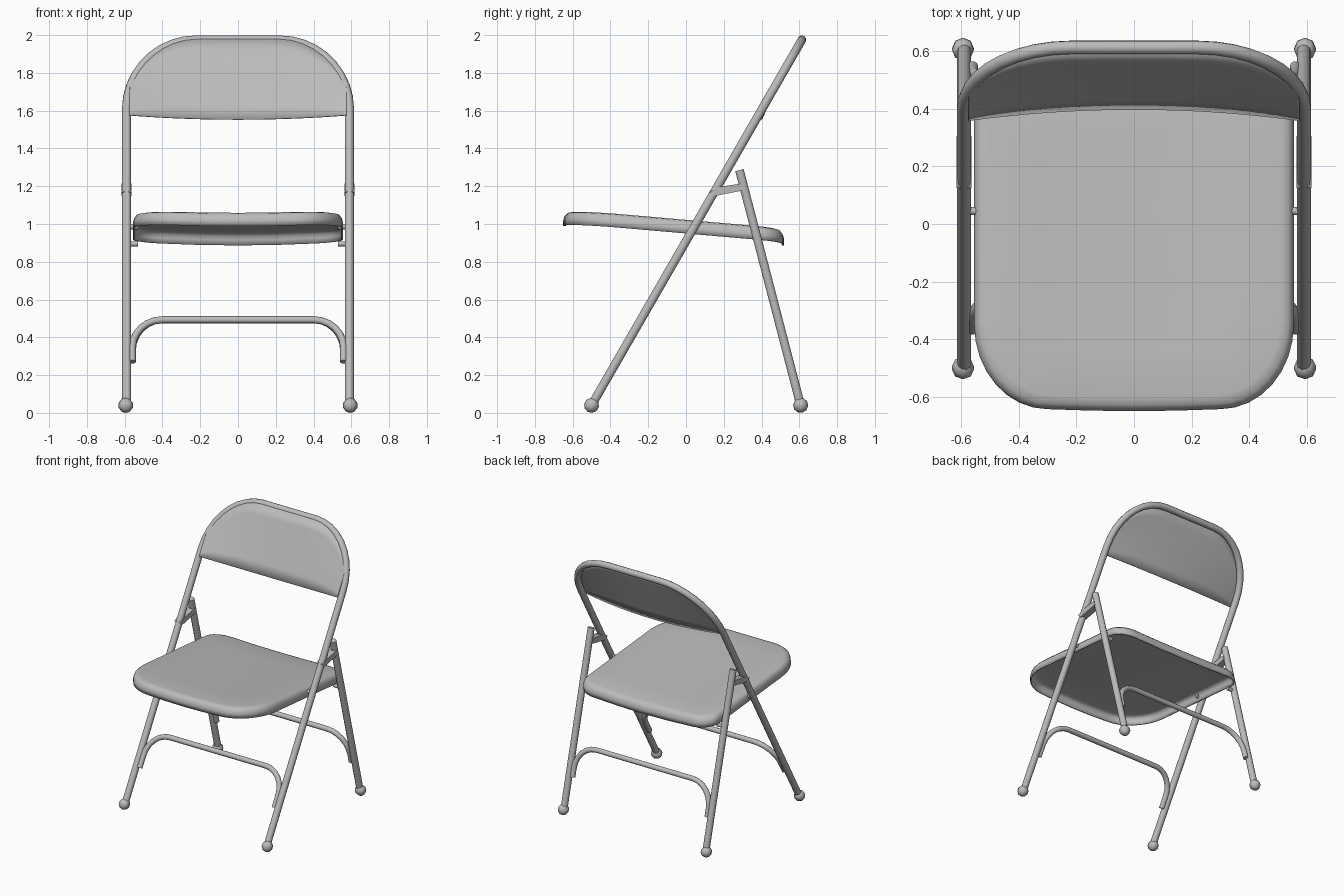
import bpy
import bmesh
from math import sin, cos, pi, radians
from mathutils import Vector

old = bpy.data.objects.get("Cube")
if old:
    bpy.data.objects.remove(old, do_unlink=True)

GREY = (0.5, 0.5, 0.5, 1)
mat = bpy.data.materials.new("grey_metal")
mat.use_nodes = True
mat.diffuse_color = GREY
mat.node_tree.nodes["Principled BSDF"].inputs["Base Color"].default_value = GREY

X = 0.59          # tube axis, half width of the frame
R = 0.024         # tube radius
FRONT_FOOT = Vector((0, -0.50, 0.04))
FRONT_DIR = (Vector((0, 0.614, 1.976)) - FRONT_FOOT).normalized()
FRONT_NORMAL = Vector((0, -FRONT_DIR.z, FRONT_DIR.y))
TOP = 2.232       # frame length along its lean
REAR_FOOT = Vector((0, 0.607, 0.04))
REAR_TOP = Vector((0, 0.283, 1.285))
REAR_DIR = (REAR_TOP - REAR_FOOT).normalized()


def finish(obj, angle=50):
    obj.data.materials.clear()
    obj.data.materials.append(mat)
    bpy.ops.object.select_all(action='DESELECT')
    obj.select_set(True)
    bpy.context.view_layer.objects.active = obj
    bpy.ops.object.shade_smooth_by_angle(angle=radians(angle))
    return obj


def mesh_object(name, bm, angle=50):
    bmesh.ops.recalc_face_normals(bm, faces=bm.faces)
    me = bpy.data.meshes.new(name)
    bm.to_mesh(me)
    bm.free()
    obj = bpy.data.objects.new(name, me)
    bpy.context.collection.objects.link(obj)
    return finish(obj, angle)


def tube(name, points, radius):
    cu = bpy.data.curves.new(name, 'CURVE')
    cu.dimensions = '3D'
    cu.bevel_depth = radius
    cu.bevel_resolution = 3
    cu.use_fill_caps = True
    sp = cu.splines.new('POLY')
    sp.points.add(len(points) - 1)
    for p, co in zip(sp.points, points):
        p.co = (*co, 1)
    obj = bpy.data.objects.new(name, cu)
    bpy.context.collection.objects.link(obj)
    bpy.ops.object.select_all(action='DESELECT')
    obj.select_set(True)
    bpy.context.view_layer.objects.active = obj
    bpy.ops.object.convert(target='MESH')
    return finish(bpy.context.object)


def arch(origin, direction, half, start, end, rx, ry, steps=9):
    """Upside-down U in a leaning plane, with elliptical corners."""
    side = [(half, start)]
    for i in range(steps + 1):
        a = i / steps * pi / 2
        side.append((half - rx + rx * cos(a), end - ry + ry * sin(a)))
    path = side + [(-x, s) for x, s in reversed(side)]
    return [origin + direction * s + Vector((x, 0, 0)) for x, s in path]


# Front legs and back frame in one bent tube
RX, RY = 0.37, 0.42
tube("main_frame", arch(FRONT_FOOT, FRONT_DIR, X, 0, TOP, RX, RY), R)

# Crossbars between each pair of legs
for name, foot, direction in (("front_crossbar", FRONT_FOOT, FRONT_DIR),
                              ("rear_crossbar", REAR_FOOT, REAR_DIR)):
    low, high = 0.23 / direction.z, 0.453 / direction.z
    tube(name, arch(foot, direction, 0.56, low, high, 0.16, 0.17, 6), 0.019)

# Backrest panel, bowed backwards along its lower edge
bm = bmesh.new()
HALF, BOTTOM, COLS, ROWS = 0.575, 1.76, 24, 6
columns = []
for i in range(COLS + 1):
    x = -HALF * cos(i / COLS * pi)
    over = max(0, abs(x) - (X - RX)) / RX
    top = TOP - RY + RY * (1 - over ** 2) ** 0.5 - 0.005
    col = []
    for j in range(ROWS + 1):
        t = j / ROWS
        s = BOTTOM + (top - BOTTOM) * t
        bow = 0.02 - 0.045 * (1 - (x / HALF) ** 2) * (TOP - s) / (TOP - BOTTOM)
        p = FRONT_FOOT + FRONT_DIR * s + FRONT_NORMAL * bow
        col.append(bm.verts.new((x, p.y, p.z)))
    columns.append(col)
for a, b in zip(columns, columns[1:]):
    for j in range(ROWS):
        bm.faces.new((a[j], b[j], b[j + 1], a[j + 1]))
panel = mesh_object("backrest_panel", bm)
sol = panel.modifiers.new("thickness", 'SOLIDIFY')
sol.thickness = 0.006
sol.offset = 0

# Seat pan: rounded outline, rolled rim, open underneath
half_outline = [(0, -0.65), (0.15, -0.648)]
for cx, cy, rx, ry, a0 in ((0.30, -0.35, 0.255, 0.293, -90), (0.41, 0.395, 0.145, 0.12, 0)):
    for i in range(9):
        a = radians(a0 + i * 90 / 8)
        half_outline.append((cx + rx * cos(a), cy + ry * sin(a)))
half_outline += [(0.2, 0.518), (0, 0.52)]
outline = half_outline + [(-x, y) for x, y in reversed(half_outline[1:-1])]
CY = -0.065


def seat_point(x, y, depth):
    sag = 0.018 * (1 - (x / 0.555) ** 2)
    return (x, y, 1.077 - 0.087 * (y + 0.6) - sag - depth)


bm = bmesh.new()
rings = []
for scale, depth in ((1, 0.075), (1, 0.045), (0.99, 0.022), (0.965, 0.006),
                     (0.92, 0), (0.65, 0), (0.3, 0)):
    rings.append([bm.verts.new(seat_point(x * scale, CY + (y - CY) * scale, depth))
                  for x, y in outline])
n = len(outline)
for a, b in zip(rings, rings[1:]):
    for i in range(n):
        bm.faces.new((a[i], a[(i + 1) % n], b[(i + 1) % n], b[i]))
centre = bm.verts.new(seat_point(0, CY, 0))
for i in range(n):
    bm.faces.new((rings[-1][i], rings[-1][(i + 1) % n], centre))
seat = mesh_object("seat", bm)
sol = seat.modifiers.new("thickness", 'SOLIDIFY')
sol.thickness = 0.01
sol.offset = -1

for side, sx in (("left", 1), ("right", -1)):
    off = Vector((X * sx, 0, 0))
    # Rear leg
    tube("rear_leg_" + side, [REAR_FOOT + off, REAR_TOP + off], R)

    # Rubber-style feet, aligned with the legs
    for name, foot, direction in (("front_foot_", FRONT_FOOT, FRONT_DIR),
                                  ("rear_foot_", REAR_FOOT, REAR_DIR)):
        bm = bmesh.new()
        bmesh.ops.create_uvsphere(bm, u_segments=8, v_segments=5, radius=0.04)
        turn = Vector((0, 0, 1)).rotation_difference(direction).to_matrix()
        bmesh.ops.rotate(bm, verts=bm.verts, matrix=turn)
        bmesh.ops.translate(bm, verts=bm.verts,
                            vec=foot + Vector((0.594 * sx, 0, 0)))
        mesh_object(name + side, bm)

    # Hinge bracket joining the rear leg to the frame
    bm = bmesh.new()
    profile = ((0.125, 1.17), (0.15, 1.148), (0.305, 1.178), (0.298, 1.215), (0.17, 1.195))
    face = bm.faces.new([bm.verts.new(((X - 0.026) * sx, y, z)) for y, z in profile])
    ext = bmesh.ops.extrude_face_region(bm, geom=[face])
    bmesh.ops.translate(bm, vec=(0.052 * sx, 0, 0),
                        verts=[v for v in ext["geom"] if isinstance(v, bmesh.types.BMVert)])
    mesh_object("hinge_bracket_" + side, bm, 30)

    # Seat pivots on the frame and on the rear leg
    for name, y, z in (("front_pivot_", 0.045, 0.985), ("rear_pivot_", 0.385, 0.895)):
        tube(name + side, [(0.53 * sx, y, z), (0.58 * sx, y, z)], 0.014)
